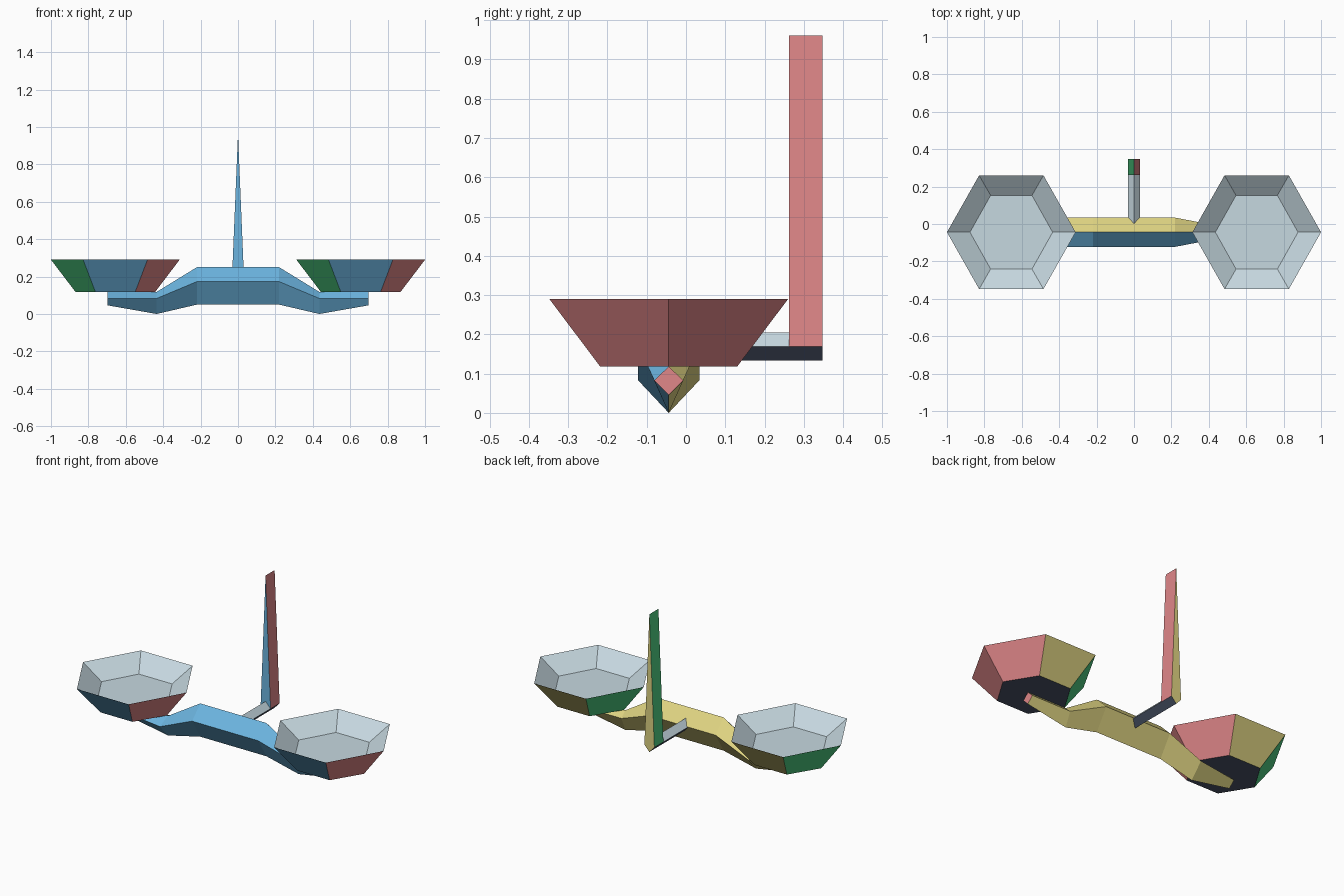
import bpy
import math
from mathutils import Vector

cube = bpy.data.objects.get("Cube")
if cube:
    bpy.data.objects.remove(cube, do_unlink=True)


def material(name, hex_colour):
    def linear(c):
        return c / 12.92 if c <= 0.04045 else ((c + 0.055) / 1.055) ** 2.4
    rgb = [linear(int(hex_colour[i:i + 2], 16) / 255) for i in (0, 2, 4)]
    mat = bpy.data.materials.new(name)
    mat.use_nodes = True
    mat.diffuse_color = (*rgb, 1)
    mat.node_tree.nodes["Principled BSDF"].inputs["Base Color"].default_value = (*rgb, 1)
    return mat


PALETTE = [material(n, h) for n, h in (
    ("front blue", "6cb5e0"), ("back yellow", "dfd482"), ("left red", "e08789"),
    ("right green", "4fd084"), ("top pale grey", "c6d8e0"), ("under slate", "4a5468"))]
BLUE, YELLOW, RED, GREEN, GREY, SLATE = range(6)


def build(name, rings, paint, cap_start=True, cap_end=True):
    """Skin a list of equal-length point rings; paint(normal) picks each face colour."""
    n = len(rings[0])
    verts = [p for ring in rings for p in ring]
    faces = []
    for r in range(len(rings) - 1):
        a, b = r * n, (r + 1) * n
        faces += [(a + i, a + (i + 1) % n, b + (i + 1) % n, b + i) for i in range(n)]
    if cap_start:
        faces.append(tuple(reversed(range(n))))
    if cap_end:
        faces.append(tuple(range(len(verts) - n, len(verts))))
    mesh = bpy.data.meshes.new(name)
    mesh.from_pydata(verts, [], faces)
    for mat in PALETTE:
        mesh.materials.append(mat)
    for poly in mesh.polygons:
        poly.material_index = paint(poly.normal)
    obj = bpy.data.objects.new(name, mesh)
    bpy.context.collection.objects.link(obj)
    return obj


def side_colour(n):
    """Colour by the horizontal direction a face looks in."""
    if abs(n.x) > abs(n.y):
        return RED if n.x > 0 else GREEN
    return BLUE if n.y < 0 else YELLOW


CY = -0.044  # centre line of beam and pans

# Beam: diamond sections along x (x, half width, bottom, middle, top)
SECTIONS = [(-0.697, 0.037, 0.046, 0.083, 0.118), (-0.435, 0.078, 0.0, 0.083, 0.118),
            (-0.22, 0.078, 0.05, 0.173, 0.25), (0.22, 0.078, 0.05, 0.173, 0.25),
            (0.435, 0.037, 0.0, 0.083, 0.118), (0.697, 0.037, 0.046, 0.083, 0.118)]


def beam_colour(n):
    if abs(n.x) > 0.95:
        return RED if n.x > 0 else GREEN
    return BLUE if n.y < 0 else YELLOW


build("beam", [[(x, CY, lo), (x, CY + w, mid), (x, CY, hi), (x, CY - w, mid)]
               for x, w, lo, mid, hi in SECTIONS], beam_colour)


# Pans: a coloured hexagonal shell with a shallower pale bowl inside
def hexagon(cx, rx, half_y, z):
    ry = half_y / math.sin(math.pi / 3)
    return [(cx + rx * math.cos(i * math.pi / 3), CY + ry * math.sin(i * math.pi / 3), z)
            for i in range(6)]


def shell_colour(n):
    return SLATE if n.z < -0.9 else side_colour(n)


for side, cx in (("left", 0.656), ("right", -0.656)):
    rim = hexagon(cx, 0.344, 0.304, 0.29)
    build(side + "_pan_shell", [hexagon(cx, 0.213, 0.1745, 0.118), rim],
          shell_colour, cap_end=False)
    build(side + "_pan_bowl", [rim, hexagon(cx, 0.221, 0.197, 0.205)],
          lambda n: GREY, cap_start=False)


# Arm: diamond bar running back from the beam
def arm_colour(n):
    if abs(n.y) > 0.9:
        return BLUE if n.y < 0 else YELLOW
    return GREY if n.z > 0 else SLATE


build("rear_arm", [[(0, y, 0.133), (-0.033, y, 0.169), (0, y, 0.205), (0.033, y, 0.169)]
                   for y in (-0.03, 0.348)], arm_colour)

# Mast: tall wedge rising to a ridge
build("mast", [[(-0.033, y, 0.169), (0, y, 0.961), (0.033, y, 0.169)]
               for y in (0.262, 0.348)],
      lambda n: SLATE if n.z < -0.9 else side_colour(n))
